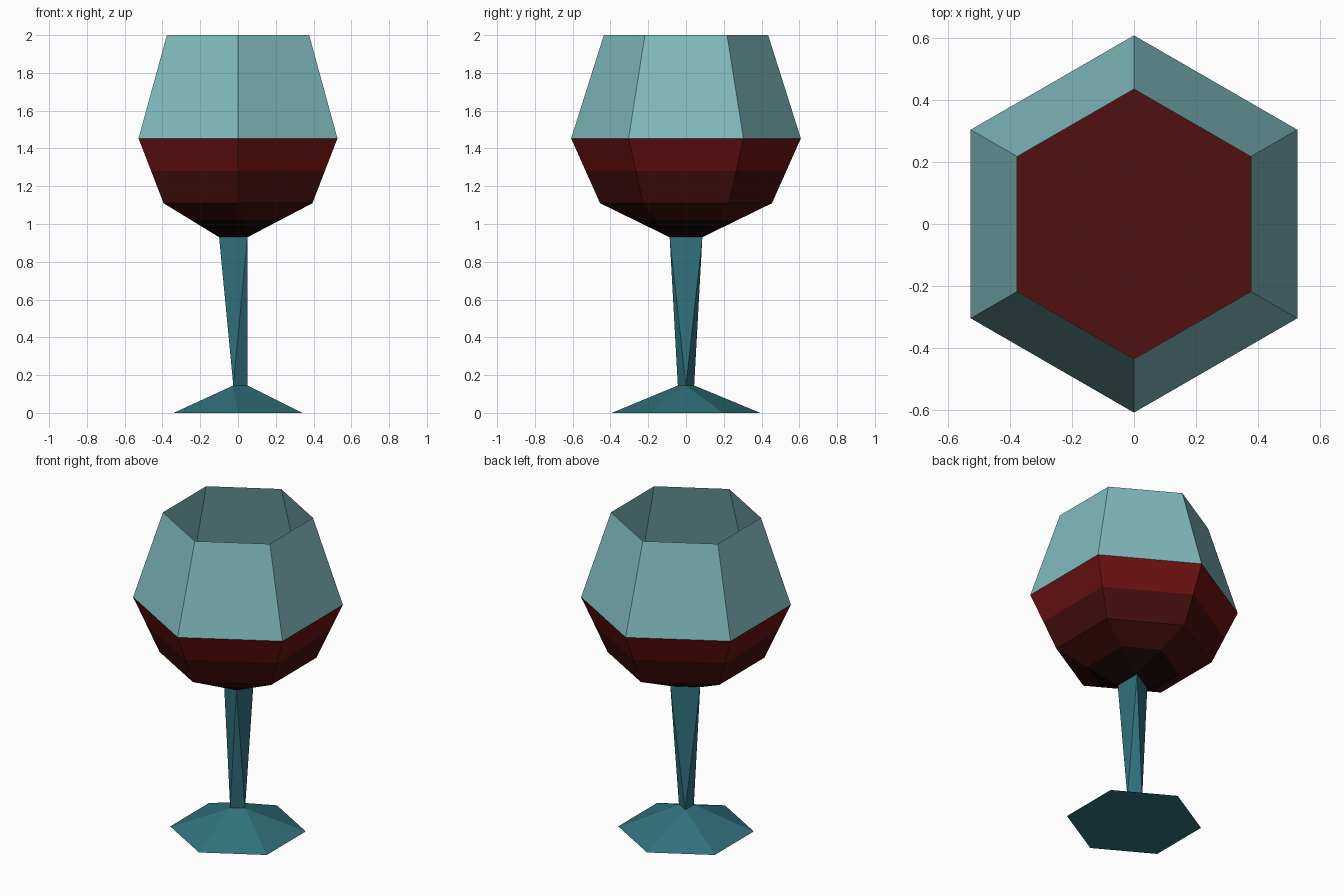
import bpy, bmesh, math
from mathutils import Vector

if "Cube" in bpy.data.objects:
    bpy.data.objects.remove(bpy.data.objects["Cube"])


def srgb(r, g, b):
    lin = lambda c: c / 12.92 if c <= 0.04045 else ((c + 0.055) / 1.055) ** 2.4
    return tuple(lin(c / 255) for c in (r, g, b)) + (1.0,)


def material(name, rgb):
    m = bpy.data.materials.new(name)
    m.diffuse_color = srgb(*rgb)
    m.use_nodes = True
    m.node_tree.nodes["Principled BSDF"].inputs["Base Color"].default_value = m.diffuse_color
    return m


GLASS = material("pale_glass", (128, 186, 189))
TEAL = material("dark_teal_glass", (49, 114, 125))
RED = material("wine_red", (108, 17, 17))
DEEP = material("deep_wine", (69, 14, 14))
DARK = material("dark_dregs", (26, 7, 8))
SURFACE = material("wine_surface", (80, 16, 16))

# Corner angles for six-point rings; triangles use each corner twice
HEX = [30, 90, 150, 210, 270, 330]
TRI_TOP = [60, 60, 180, 180, 300, 300]
TRI_LOW = [0, 120, 120, 240, 240, 0]


def ring(z, r, angles):
    return [Vector((r * math.cos(math.radians(a)), r * math.sin(math.radians(a)), z))
            for a in angles]


def middle(a, b):
    return [(p + q) / 2 for p, q in zip(a, b)]


def loft(name, rings, mats, cap_bottom=None, cap_top=None):
    """Skin rings from bottom to top, one material per band."""
    used = list(dict.fromkeys(mats + [m for m in (cap_bottom, cap_top) if m]))
    bm = bmesh.new()
    rows = [[bm.verts.new(p) for p in r] for r in rings]
    for low, high, mat in zip(rows, rows[1:], mats):
        for i in range(6):
            j = (i + 1) % 6
            f = bm.faces.new((low[i], low[j], high[j], high[i]))
            f.material_index = used.index(mat)
    if cap_bottom:
        bm.faces.new(rows[0][::-1]).material_index = used.index(cap_bottom)
    if cap_top:
        bm.faces.new(rows[-1]).material_index = used.index(cap_top)
    bmesh.ops.remove_doubles(bm, verts=bm.verts, dist=1e-5)
    me = bpy.data.meshes.new(name)
    bm.to_mesh(me)
    bm.free()
    for m in used:
        me.materials.append(m)
    ob = bpy.data.objects.new(name, me)
    bpy.context.collection.objects.link(ob)
    return ob


foot_rim = ring(0.0, 0.393, HEX)
stem_low = ring(0.145, 0.05, TRI_LOW)
stem_top = ring(0.93, 0.10, TRI_TOP)
shoulder = ring(1.11, 0.455, HEX)
widest = ring(1.453, 0.608, HEX)
rim = ring(2.0, 0.435, HEX)

# Foot: hexagon rising to the small triangle of the stem
loft("foot", [foot_rim, stem_low], [TEAL], cap_bottom=TEAL)

# Stem: twisted triangular column
loft("stem", [stem_low, stem_top], [TEAL])

# Wine: lower bowl in darkening bands, with a flat liquid surface
loft("wine", [stem_top, middle(stem_top, shoulder), shoulder,
              middle(shoulder, widest), widest],
     [DARK, DEEP, DEEP, RED], cap_top=SURFACE)

# Bowl: open upper glass
loft("bowl", [widest, rim], [GLASS])
